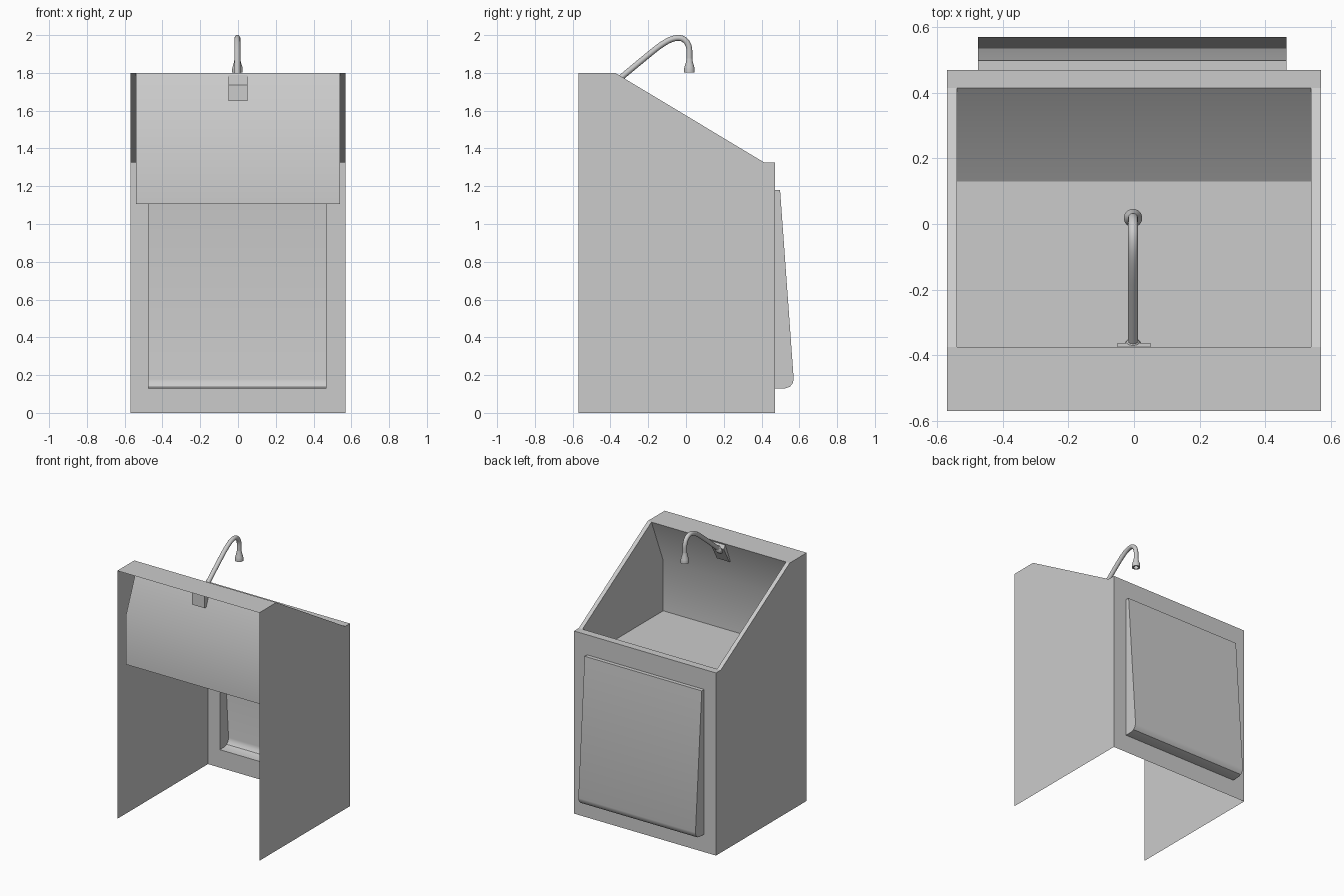
import bpy, bmesh, math

if "Cube" in bpy.data.objects:
    bpy.data.objects.remove(bpy.data.objects["Cube"])


def finish(name, bm, smooth=True):
    bmesh.ops.remove_doubles(bm, verts=bm.verts, dist=0.0005)
    bmesh.ops.recalc_face_normals(bm, faces=bm.faces)
    me = bpy.data.meshes.new(name)
    bm.to_mesh(me)
    bm.free()
    if smooth:
        me.shade_smooth()
        me.set_sharp_from_angle(angle=math.radians(30))
    ob = bpy.data.objects.new(name, me)
    bpy.context.collection.objects.link(ob)
    return ob


def poly(bm, pts):
    bm.faces.new([bm.verts.new(p) for p in pts])


def extrude(name, prof, x0, x1, closed=False):
    """Sweep a (y, z) profile along x and cap both ends."""
    bm = bmesh.new()
    segs = list(zip(prof, prof[1:] + prof[:1]))
    for a, b in segs if closed else segs[:-1]:
        poly(bm, [(x0, *a), (x1, *a), (x1, *b), (x0, *b)])
    for x in (x0, x1):
        poly(bm, [(x, *p) for p in prof])
    return finish(name, bm)


def lathe(name, prof, loc, tilt=0, n=24):
    """Spin an (r, z) profile around z."""
    bm = bmesh.new()
    for (r0, z0), (r1, z1) in zip(prof, prof[1:]):
        for i in range(n):
            a, b = (2 * math.pi * k / n for k in (i, i + 1))
            poly(bm, [(r * math.cos(t), r * math.sin(t), z)
                      for r, z, t in ((r0, z0, a), (r0, z0, b), (r1, z1, b), (r1, z1, a))])
    ob = finish(name, bm)
    ob.location = loc
    ob.rotation_euler.x = tilt
    return ob


W, IN = 0.57, 0.54               # outer and basin half widths
F, B = -0.57, 0.47               # open side and door side
TOP, LOW = 1.8, 1.325
R0, R1 = -0.375, 0.415           # basin opening along y

# Cabinet side panels
side = [(F, 0), (F, TOP), (R0, TOP), (R1, LOW), (B, LOW), (B, 0)]
for s, nm in ((-1, "left"), (1, "right")):
    bm = bmesh.new()
    poly(bm, [(s * W, *p) for p in side])
    finish(nm + "_side_panel", bm, False)

# Top ledges and sloping rims around the basin opening
bm = bmesh.new()
for y0, y1, z in ((F, R0, TOP), (R1, B, LOW)):
    poly(bm, [(-W, y0, z), (W, y0, z), (W, y1, z), (-W, y1, z)])
for s in (-1, 1):
    poly(bm, [(s * IN, R0, TOP), (s * W, R0, TOP), (s * W, R1, LOW), (s * IN, R1, LOW)])
finish("top_rim", bm, False)

# Door-side wall, a frame around the door opening
D0, D1, DZ0, DZ1 = -0.475, 0.465, 0.13, 1.18
bm = bmesh.new()
for x0, x1, z0, z1 in ((-W, W, 0, DZ0), (-W, W, DZ1, LOW), (-W, D0, DZ0, DZ1), (D1, W, DZ0, DZ1)):
    poly(bm, [(x0, B, z0), (x1, B, z0), (x1, B, z1), (x0, B, z1)])
finish("door_frame", bm, False)

# Wedge-shaped door shell, open at the back
extrude("door_panel", [(B, DZ1), (0.498, DZ1), (0.57, 0.18), (0.565, 0.157),
                       (0.55, 0.138), (0.525, DZ0), (B, DZ0)], D0, D1)

# Basin: leaning splash wall, flat floor and curved ramp
extrude("basin", [(R0, TOP), (-0.51, 1.47), (-0.51, 1.105), (0.13, 1.105),
                  (0.28, 1.205), (R1, LOW)], -IN, IN)

# Tap mounting block set through the splash wall
extrude("tap_mount", [(-0.455, 1.735), (-0.455, 1.65), (-0.425, 1.65),
                      (-0.362, 1.765), (-0.378, 1.79)], -0.05, 0.05, True)

# Tap collar and spout
lathe("tap_collar", [(0, -0.02), (0.026, -0.02), (0.026, 0.01), (0.016, 0.025)],
      (-0.003, -0.375, 1.75), math.radians(-52))
cu = bpy.data.curves.new("tap_spout", "CURVE")
cu.dimensions = "3D"
cu.bevel_depth = 0.0155
cu.bevel_resolution = 4
cu.use_fill_caps = True
cu.resolution_u = 10
sp = cu.splines.new("BEZIER")
path = [((-0.38, 1.745), (-0.40, 1.73), (-0.32, 1.795)),
        ((-0.16, 1.927), (-0.21, 1.887), (-0.11, 1.965)),
        ((-0.04, 1.985), (-0.075, 1.985), (-0.005, 1.985)),
        ((0.018, 1.915), (0.018, 1.955), (0.018, 1.90)),
        ((0.018, 1.86), (0.018, 1.875), (0.018, 1.85))]
sp.bezier_points.add(len(path) - 1)
for bp, (c, l, r) in zip(sp.bezier_points, path):
    bp.handle_left_type = bp.handle_right_type = "FREE"
    bp.co, bp.handle_left, bp.handle_right = ((-0.003, *p) for p in (c, l, r))
bpy.context.collection.objects.link(bpy.data.objects.new("tap_spout", cu))

# Flared nozzle with a recessed outlet
lathe("tap_nozzle", [(0.015, 0.075), (0.018, 0.055), (0.026, 0.028), (0.028, 0.018),
                     (0.028, 0), (0.018, 0), (0.016, 0.02), (0, 0.02)],
      (-0.003, 0.018, 1.803))
